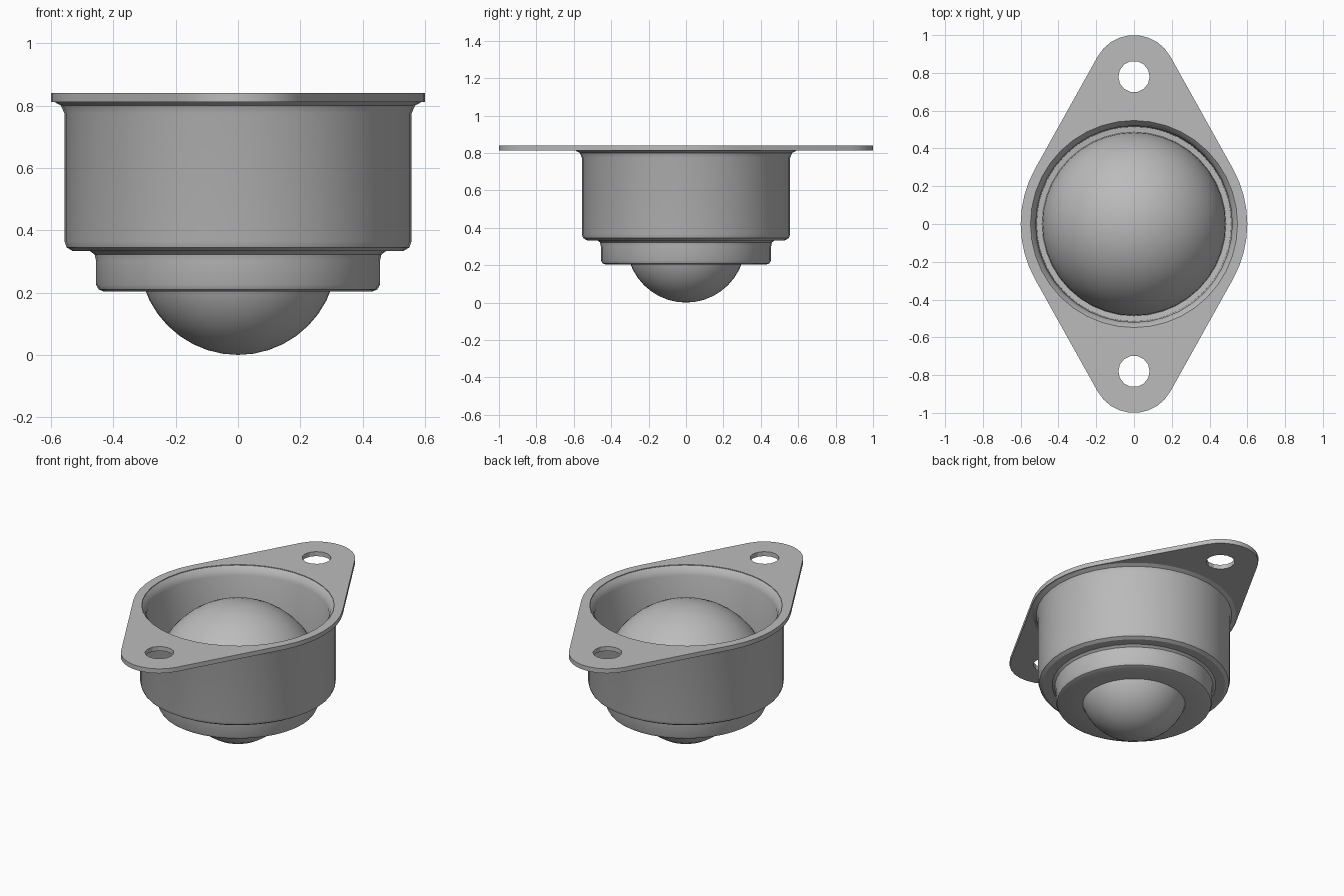
import bpy, bmesh, math

cube = bpy.data.objects.get("Cube")
if cube:
    bpy.data.objects.remove(cube, do_unlink=True)

steel = bpy.data.materials.new("grey steel")
steel.use_nodes = True
GREY = (0.5, 0.5, 0.5, 1)
steel.diffuse_color = GREY
steel.node_tree.nodes["Principled BSDF"].inputs["Base Color"].default_value = GREY


def finish(obj, smooth_angle):
    """Give a part its material and smooth shading with sharp edges kept."""
    obj.data.materials.clear()
    obj.data.materials.append(steel)
    bpy.ops.object.select_all(action="DESELECT")
    obj.select_set(True)
    bpy.context.view_layer.objects.active = obj
    bpy.ops.object.shade_smooth_by_angle(angle=math.radians(smooth_angle))


def lathe(name, profile, closed, segments=40, smooth_angle=30):
    """Spin a (radius, height) profile around the z axis."""
    bm = bmesh.new()
    verts = [bm.verts.new((r, 0, z)) for r, z in profile]
    pairs = list(zip(verts, verts[1:]))
    if closed:
        pairs.append((verts[-1], verts[0]))
    edges = [bm.edges.new(p) for p in pairs]
    bmesh.ops.spin(bm, geom=verts + edges, cent=(0, 0, 0), axis=(0, 0, 1),
                   angle=math.tau, steps=segments)
    bmesh.ops.remove_doubles(bm, verts=bm.verts, dist=1e-4)
    bmesh.ops.recalc_face_normals(bm, faces=bm.faces)
    mesh = bpy.data.meshes.new(name)
    bm.to_mesh(mesh)
    bm.free()
    obj = bpy.data.objects.new(name, mesh)
    bpy.context.collection.objects.link(obj)
    finish(obj, smooth_angle)


def arc(cy, radius, start, end, steps):
    """Points on a circle centred on the y axis, angles in degrees."""
    angles = [math.radians(start + (end - start) * i / steps) for i in range(steps + 1)]
    return [(radius * math.cos(a), cy + radius * math.sin(a)) for a in angles]


# Pressed housing: flared mouth, wide cup, stepped retaining ring, ball opening
housing = [
    (0.59, 0.812), (0.568, 0.80), (0.557, 0.775), (0.557, 0.365), (0.55, 0.345),
    (0.53, 0.333), (0.475, 0.333), (0.46, 0.322), (0.455, 0.30), (0.455, 0.225),
    (0.447, 0.21), (0.43, 0.203), (0.298, 0.203), (0.298, 0.235), (0.42, 0.235),
    (0.42, 0.36), (0.515, 0.37), (0.52, 0.785), (0.53, 0.815), (0.55, 0.838),
]
lathe("housing", housing, closed=True)

# Domed inner cup, seen through the mouth
dome = [(0.487 * math.cos(a), 0.355 + 0.485 * math.sin(a))
        for a in (math.pi / 2 * i / 12 for i in range(13))]
lathe("inner_dome", [(0.42, 0.35)] + dome, closed=False)

# Rolling ball, poking out below
R = 0.318
ball = [(R * math.sin(a), R - R * math.cos(a))
        for a in (math.pi * i / 20 for i in range(21))]
lathe("ball", ball, closed=False)

# Flange plate: rounded diamond outline with a mouth and two screw holes
END_Y, END_R, MID_R, HOLE_R = 0.78, 0.22, 0.6, 0.083
tilt = math.degrees(math.asin((MID_R - END_R) / END_Y))
outline = (arc(0, MID_R, -tilt, tilt, 8) + arc(END_Y, END_R, tilt, 180 - tilt, 9)
           + arc(0, MID_R, 180 - tilt, 180 + tilt, 8)
           + arc(-END_Y, END_R, 180 + tilt, 360 - tilt, 9))
loops = [outline, arc(0, 0.548, 0, 360, 40)[:-1]]
loops += [arc(side * END_Y, HOLE_R, 0, 360, 14)[:-1] for side in (1, -1)]

curve = bpy.data.curves.new("flange", "CURVE")
curve.dimensions = "2D"
curve.fill_mode = "BOTH"
curve.extrude = 0.014
for loop in loops:
    spline = curve.splines.new("POLY")
    spline.points.add(len(loop) - 1)
    for point, (x, y) in zip(spline.points, loop):
        point.co = (x, y, 0, 1)
    spline.use_cyclic_u = True
flange = bpy.data.objects.new("flange", curve)
bpy.context.collection.objects.link(flange)
flange.location.z = 0.826
bpy.ops.object.select_all(action="DESELECT")
flange.select_set(True)
bpy.context.view_layer.objects.active = flange
bpy.ops.object.convert(target="MESH")
flange = bpy.context.object

# Weld the plate's walls to its faces
bm = bmesh.new()
bm.from_mesh(flange.data)
bmesh.ops.remove_doubles(bm, verts=bm.verts, dist=1e-4)
bmesh.ops.recalc_face_normals(bm, faces=bm.faces)
bm.to_mesh(flange.data)
bm.free()
finish(flange, 20)
